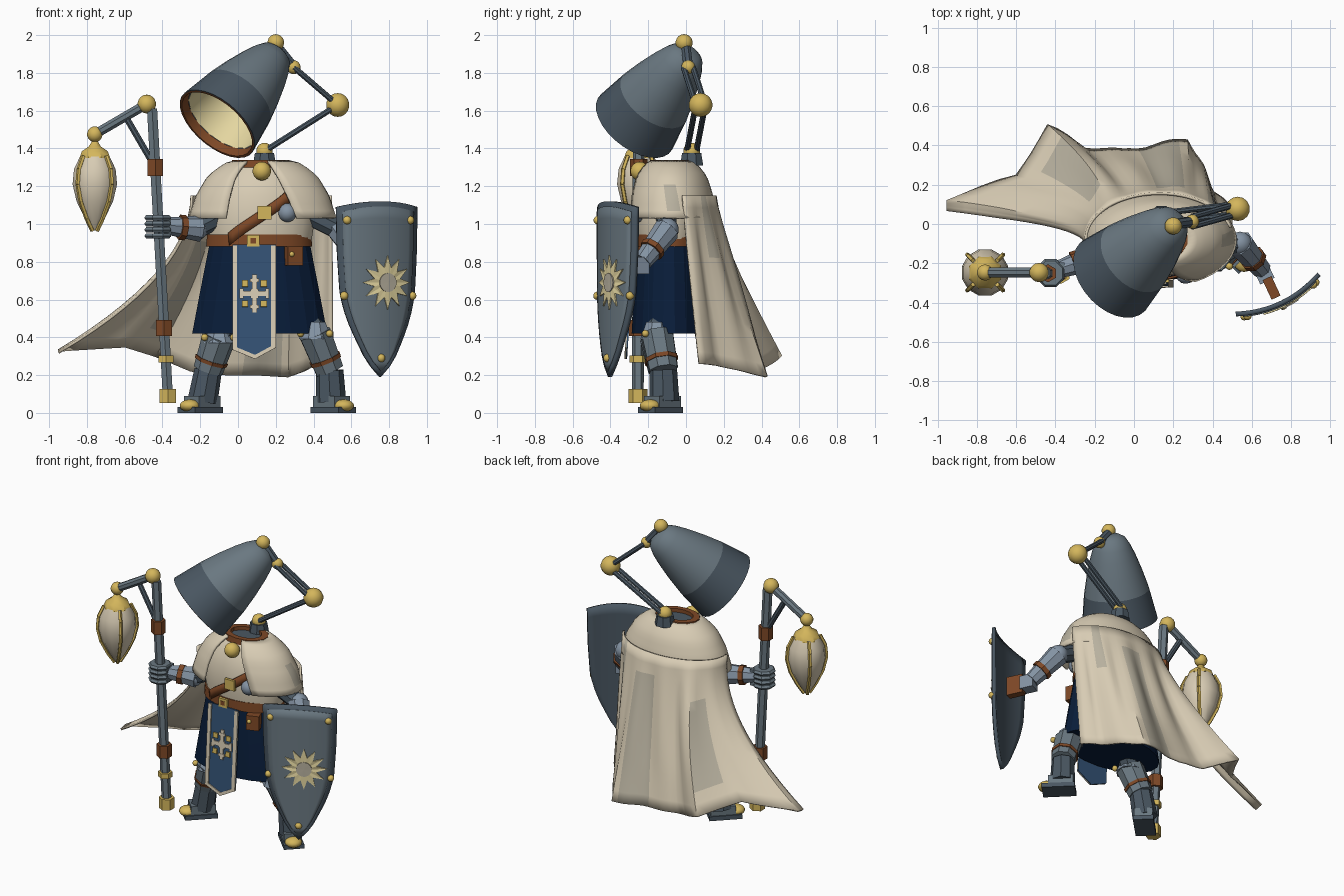
import bpy, bmesh, math
from mathutils import Vector, Matrix

old = bpy.data.objects.get("Cube")
if old:
    bpy.data.objects.remove(old, do_unlink=True)


def material(name, *rgb):
    lin = [(c / 255 / 12.92) if c < 11 else ((c / 255 + 0.055) / 1.055) ** 2.4 for c in rgb] + [1]
    m = bpy.data.materials.new(name)
    m.use_nodes = True
    m.diffuse_color = lin
    m.node_tree.nodes["Principled BSDF"].inputs["Base Color"].default_value = lin
    return m


steel = material("steel", 106, 120, 129)
slate = material("dark slate", 74, 87, 98)
light = material("light steel", 132, 147, 163)
gold = material("gold", 212, 182, 92)
cream = material("cream cloth", 216, 204, 180)
grey = material("grey cream cloth", 184, 177, 159)
navy = material("navy cloth", 9, 29, 58)
blue = material("blue cloth", 52, 83, 117)
brown = material("brown leather", 126, 72, 38)
glow = material("pale yellow", 228, 214, 160)


def finish(name, bm, mats, angle=35, thick=0):
    """Turn a bmesh into a shaded, coloured object."""
    bmesh.ops.remove_doubles(bm, verts=bm.verts, dist=1e-5)
    bmesh.ops.recalc_face_normals(bm, faces=bm.faces)
    me = bpy.data.meshes.new(name)
    bm.to_mesh(me)
    bm.free()
    ob = bpy.data.objects.new(name, me)
    bpy.context.collection.objects.link(ob)
    for m in mats if isinstance(mats, list) else [mats]:
        me.materials.append(m)
    if angle:
        bpy.ops.object.select_all(action="DESELECT")
        ob.select_set(True)
        bpy.context.view_layer.objects.active = ob
        bpy.ops.object.shade_smooth_by_angle(angle=math.radians(angle))
    if thick:
        mod = ob.modifiers.new("thickness", "SOLIDIFY")
        mod.thickness, mod.offset = thick, 0


def lathe(name, pos, axis, prof, mat, n=12, caps=True, angle=35):
    """Rings (distance, radius[, second radius]) stacked along an axis."""
    bm, rings = bmesh.new(), []
    turn = Vector((0, 0, 1)).rotation_difference(Vector(axis))
    for t, r, *s in prof:
        ring = []
        for i in range(n):
            a = math.tau * (i + 0.5) / n
            p = Vector((r * math.cos(a), (s[0] if s else r) * math.sin(a), t))
            ring.append(bm.verts.new(Vector(pos) + turn @ p))
        rings.append(ring)
    for a, b in zip(rings, rings[1:]):
        for i in range(n):
            bm.faces.new((a[i], a[i - 1], b[i - 1], b[i]))
    if caps:
        bm.faces.new(rings[0])
        bm.faces.new(rings[-1])
    finish(name, bm, mat, angle)


def rod(name, a, b, r, mat, r2=None, n=8):
    d = Vector(b) - Vector(a)
    lathe(name, a, d, [(0, r), (d.length, r2 or r)], mat, n, angle=25)


def ball(name, pos, r, mat, squash=1):
    bm = bmesh.new()
    bmesh.ops.create_uvsphere(bm, u_segments=14, v_segments=9, radius=r,
                              matrix=Matrix.Translation(pos) @ Matrix.Diagonal((1, 1, squash, 1)))
    finish(name, bm, mat, 60)


def box(name, pos, size, mat, turn=0):
    bm = bmesh.new()
    bmesh.ops.create_cube(bm, size=1, matrix=Matrix.Translation(pos)
                          @ Matrix.Rotation(math.radians(turn), 4, "Z") @ Matrix.Diagonal((*size, 1)))
    finish(name, bm, mat, 0)


def sheet(name, fn, nu, nv, mats, thick, rule=None):
    """Grid surface from a function of two 0..1 values."""
    bm = bmesh.new()
    g = [[bm.verts.new(fn(i / nu, j / nv)) for i in range(nu + 1)] for j in range(nv + 1)]
    for j in range(nv):
        for i in range(nu):
            f = bm.faces.new((g[j][i], g[j][i + 1], g[j + 1][i + 1], g[j + 1][i]))
            f.material_index = rule(i, j) if rule else 0
    finish(name, bm, mats, 40, thick)


def plate(name, outline, place, mat):
    """Thin fan-shaped plate laid on a surface."""
    bm = bmesh.new()
    n = len(outline)
    mid = bm.verts.new(place(sum(p[0] for p in outline) / n, sum(p[1] for p in outline) / n))
    vs = [bm.verts.new(place(*p)) for p in outline]
    for i in range(n):
        bm.faces.new((mid, vs[i - 1], vs[i]))
    finish(name, bm, mat, 0, 0.008)


def rect(x, z, w, h):
    return [(x - w, z - h), (x + w, z - h), (x + w, z + h), (x - w, z + h)]


def track(points, x):
    """Linear lookup in (key, value...) rows with rising keys."""
    for a, b in zip(points, points[1:]):
        if x <= b[0]:
            k = max(0, (x - a[0]) / (b[0] - a[0]))
            return [p + (q - p) * k for p, q in zip(a[1:], b[1:])]
    return points[-1][1:]


# Lampshade head with a leather-edged mouth and a lit hollow
mouth, up = Vector((-0.11, -0.27, 1.53)), Vector((0.56, 0.505, 0.66)).normalized()
lathe("shade_band", mouth, up, [(0.04, 0.222), (0, 0.228), (0, 0.24), (0.2, 0.207)], slate, 28, False)
lathe("shade_body", mouth, up, [(0.2, 0.207), (0.32, 0.178), (0.43, 0.145), (0.5, 0.119),
                                (0.55, 0.092), (0.575, 0.055), (0.58, 0)], steel, 28, False)
lathe("shade_lining", mouth, up, [(-0.002, 0.236), (-0.002, 0.224), (0.045, 0.214)], brown, 28, False)
lathe("lamp_glow", mouth, up, [(0.045, 0.214), (0.2, 0.19), (0.42, 0.13), (0.53, 0.08), (0.53, 0)], glow, 16, False)
ball("crown_knob", (0.2, -0.01, 1.96), 0.045, gold)

# Jointed lamp neck
neck, elbow, tip = Vector((0.14, 0.03, 1.385)), Vector((0.528, 0.077, 1.63)), Vector((0.295, 0.012, 1.83))
ball("neck_joint", neck, 0.045, gold)
ball("elbow_joint", elbow, 0.063, gold)
ball("tip_joint", tip, 0.037, gold)
rod("neck_base", (0.14, 0.03, 1.31), (0.14, 0.03, 1.375), 0.066, slate, 0.055)
rod("tip_link", tip, (0.215, 0, 1.93), 0.027, slate)
for s in (-1, 1):
    off = Vector((0, 0.025 * s, 0))
    rod("lower_neck_rod", neck + off, elbow + off, 0.016, slate)
    rod("upper_neck_rod", elbow + off, tip + off, 0.016, slate)

# Torso, collar, belt and skirt
torso_rows = [(0.9, 0.27, 0.165), (1.0, 0.285, 0.18), (1.15, 0.27, 0.175), (1.28, 0.19, 0.12), (1.31, 0.13, 0.09)]
lathe("torso", (0.12, -0.09, 0), (0, 0, 1), torso_rows, cream, 24)
lathe("collar", (0.12, -0.08, 0), (0, 0, 1), [(1.3, 0.16, 0.115), (1.34, 0.155, 0.11), (1.34, 0.11, 0.075),
                                             (1.29, 0.11, 0.075)], brown, 14, False, 20)
lathe("neck_hole", (0.12, -0.08, 0), (0, 0, 1), [(1.305, 0.115, 0.08), (1.315, 0.115, 0.08)], slate, 14)
lathe("belt", (0.112, -0.09, 0), (0, 0, 1), [(0.88, 0.283, 0.18), (0.945, 0.278, 0.178)], brown, 24)
lathe("skirt", (0.115, -0.09, 0), (0, 0, 1), [(0.42, 0.362, 0.2), (0.65, 0.318, 0.187), (0.9, 0.268, 0.168)], navy, 20, angle=12)
box("buckle", (0.08, -0.272, 0.912), (0.065, 0.02, 0.06), gold)
box("buckle_core", (0.08, -0.281, 0.912), (0.03, 0.008, 0.028), brown)
box("pouch", (0.295, -0.25, 0.83), (0.085, 0.06, 0.1), brown, 20)
ball("pouch_stud", (0.285, -0.285, 0.84), 0.014, gold)


def strap(u, v):
    phi, z = math.radians(42 - 78 * u), 1.18 - 0.26 * u + 0.068 * (v - 0.5)
    rx, ry = track(torso_rows, z)
    return (0.12 + (rx + 0.012) * math.sin(phi), -0.09 - (ry + 0.012) * math.cos(phi), z)


sheet("chest_strap", strap, 14, 1, brown, 0.012)
box("strap_buckle", (0.14, -0.287, 1.06), (0.075, 0.02, 0.07), gold)


# Tabard with stripes, cross and studs
def on_tabard(lift):
    return lambda x, z: (x, -0.268 - (0.9 - z) * 0.065 - lift, z)


corners = [(-0.03, 0.335), (0.09, 0.285), (0.2, 0.345)]
plate("tabard", [(-0.03, 0.89), *corners, (0.2, 0.89)], on_tabard(0.008), blue)
for x in (-0.017, 0.187):
    plate("tabard_stripe", rect(x, 0.615, 0.013, 0.27), on_tabard(0.015), cream)
for a, b in zip(corners, corners[1:]):
    plate("tabard_hem", [a, b, (b[0], b[1] + 0.022), (a[0], a[1] + 0.022)], on_tabard(0.015), cream)
for w, h in ((0.013, 0.1), (0.075, 0.014), (0.022, 0.024)):
    plate("tabard_cross", rect(0.087, 0.632, w, h), on_tabard(0.016), cream)
for sx in (-1, 1):
    plate("cross_side_end", rect(0.087 + 0.068 * sx, 0.632, 0.01, 0.026), on_tabard(0.018), cream)
    plate("cross_tip_end", rect(0.087, 0.632 + 0.07 * sx, 0.024, 0.009), on_tabard(0.018), cream)
    for sz in (-1, 1):
        plate("tabard_stud", rect(0.087 + 0.05 * sx, 0.632 + 0.053 * sz, 0.017, 0.017), on_tabard(0.019), gold)

# Shoulder mantle, parted at the front
mantle_rows = [(0, 1.33, 0.14, 0.1), (0.12, 1.315, 0.2, 0.132), (0.35, 1.25, 0.285, 0.184),
               (0.68, 1.15, 0.345, 0.217), (1, 1.03, 0.385, 0.235)]


def mantle(u, v):
    z, rx, ry = track(mantle_rows, v)
    start, end = 10 + 18 * v, 330
    phi = math.radians(start + (end - start) * u)
    return (0.13 + rx * math.sin(phi), -0.08 - ry * math.cos(phi), z)


sheet("mantle", mantle, 36, 10, [cream, grey], 0.016, lambda i, j: int(i in (7, 8) and 4 < j < 9))
ball("mantle_clasp", (0.126, -0.245, 1.28), 0.05, gold)

# Windswept cape hanging from the mantle
hem = [(0.5, 0.07, 0.26), (0.4, 0.17, 0.25), (0.35, 0.29, 0.22), (0.27, 0.43, 0.19), (0.1, 0.4, 0.2),
       (-0.06, 0.37, 0.2), (-0.25, 0.39, 0.22), (-0.44, 0.5, 0.3), (-0.6, 0.24, 0.35),
       (-0.95, 0.13, 0.33), (-0.95, 0.06, 0.32)]
hem_rows = [(i / (len(hem) - 1), *p) for i, p in enumerate(hem)]


def cape(u, v):
    phi = math.radians(105 + 170 * u)
    end = track(hem_rows, u)
    x, y, z = 0.13 + 0.375 * math.sin(phi), -0.08 - 0.235 * math.cos(phi), 1.15
    fold = 0.016 * math.sin(u * 40) * math.sin(math.pi * min(v, 0.8))
    return (x + (end[0] - x) * v ** (1 + u), y + (end[1] - y) * v ** 1.1 + fold, z + (end[2] - z) * v)


sheet("cape", cape, 40, 14, [cream, grey], 0.014,
      lambda i, j: int((i in (6, 7) and j < 5) or (13 <= i <= 17 and j > 1) or (28 <= i <= 30 and 3 < j < 12)))

# Armoured legs and splayed boots
legs = {"right": ((-0.1, -0.155, 0.4), (-0.158, -0.12, 0.225), (-0.188, -0.115, 0.06), -1, 0.04),
        "left": ((0.408, -0.155, 0.42), (0.485, -0.12, 0.225), (0.493, -0.115, 0.06), 1, 0.06)}
for side, (knee, mid, ankle, s, rise) in legs.items():
    knee, mid, ankle = Vector(knee), Vector(mid), Vector(ankle)
    rod(side + "_thigh", knee + Vector((-0.1 * s, 0.06, 0.16)), knee, 0.07, slate)
    rod(side + "_greave", knee, mid, 0.09, steel, 0.08)
    rod(side + "_knee_plate", knee + Vector((0, 0, rise)), knee - Vector((0, 0, 0.03)), 0.06, light, 0.094)
    strap_at = knee.lerp(mid, 0.66)
    rod(side + "_leg_strap", strap_at, strap_at.lerp(mid, 0.3), 0.091, brown, 0.088)
    rod(side + "_shin", mid, ankle, 0.073, slate, 0.08)
    for k in (-1, 1):
        ball(side + "_knee_stud", knee + Vector((0.077 * k, -0.06, 0)), 0.019, gold)
    toe = Vector((s, -1, 0)).normalized()
    mid_foot = Vector((ankle.x + 0.012 * s, -0.135, 0))
    box(side + "_sole", mid_foot + Vector((0, 0, 0.015)), (0.13, 0.21, 0.03), slate, 45 * s)
    box(side + "_boot", mid_foot - toe * 0.015 + Vector((0, 0, 0.055)), (0.115, 0.16, 0.07), steel, 45 * s)
    ball(side + "_toe_cap", mid_foot + toe * 0.078 + Vector((0, 0, 0.038)), 0.055, gold, 0.6)

# Right arm gripping the staff
rod("right_upper_arm", (-0.02, -0.12, 1.08), (-0.21, -0.17, 0.98), 0.055, slate)
ball("right_elbow", (-0.22, -0.175, 0.975), 0.062, light)
rod("right_forearm", (-0.2, -0.17, 0.975), (-0.38, -0.23, 0.99), 0.07, light, 0.045)
rod("right_arm_strap", (-0.28, -0.197, 0.98), (-0.31, -0.207, 0.983), 0.067, brown)
box("right_palm", (-0.39, -0.235, 0.985), (0.07, 0.08, 0.11), steel)
for i in range(4):
    z = 0.937 + 0.032 * i
    lathe("right_finger", (-0.425, -0.25, z), (0, 0, 1), [(-0.014, 0.066), (0, 0.077), (0.014, 0.066)], steel, 8, angle=20)

# Left arm holding the shield
rod("left_upper_arm", (0.29, -0.11, 1.09), (0.53, -0.1, 0.97), 0.055, slate)
ball("left_shoulder", (0.262, -0.255, 1.06), 0.05, light)
ball("left_elbow", (0.54, -0.1, 0.97), 0.062, light)
rod("left_forearm", (0.54, -0.1, 0.97), (0.65, -0.23, 0.8), 0.072, light, 0.05)
rod("left_arm_strap", (0.6, -0.17, 0.878), (0.614, -0.186, 0.857), 0.068, brown)
box("left_hand", (0.66, -0.25, 0.78), (0.08, 0.09, 0.09), light, 25)
box("shield_grip", (0.7, -0.325, 0.78), (0.05, 0.11, 0.13), brown, 25)

# Curved heater shield with rim, studs and sun
shield_rows = [(0.19, 0), (0.27, 0.075), (0.4, 0.14), (0.5, 0.183), (0.62, 0.215), (0.85, 0.23), (1.1, 0.235)]
across, out = Vector((0.9, 0.43, 0)).normalized(), Vector((0.43, -0.9, 0)).normalized()


def on_shield(lift):
    return lambda u, z: (Vector((0.73, -0.357, z)) + across * u
                         + out * (0.05 * (1 - (u / 0.235) ** 2) + lift))


def shield(scale, lift):
    def fn(u, v):
        z, k = 0.19 + 0.9 * v, 2 * u - 1
        x = track(shield_rows, z)[0] * k * scale
        z += 0.03 * (1 - k * k) * max(0, v - 0.8) * 5
        return on_shield(lift)(x, 0.68 + (z - 0.68) * (scale + 1) / 2)
    return fn


sheet("shield_rim", shield(1, 0), 12, 16, slate, 0.024)
sheet("shield_face", shield(0.88, 0.012), 12, 16, steel, 0.012)
for u, z in ((-0.185, 1.02), (0.185, 1.02), (-0.2, 0.62), (0.2, 0.62), (0, 0.29)):
    ball("shield_stud", on_shield(0.015)(u, z), 0.022, gold)
circle = [(math.cos(math.tau * i / 24), math.sin(math.tau * i / 24)) for i in range(24)]
plate("shield_sun", [(0.035 + c * (0.142, 0.08)[i % 2], 0.69 + s * (0.142, 0.08)[i % 2])
                     for i, (c, s) in enumerate(circle)], on_shield(0.022), glow)
plate("sun_disc", [(0.035 + c * 0.05, 0.69 + s * 0.05) for c, s in circle], on_shield(0.027), grey)

# Staff with bands, bracket and hanging lantern
foot, head = Vector((-0.37, -0.255, 0.06)), Vector((-0.455, -0.25, 1.61))
rod("staff", foot, head, 0.031, steel, n=6)
for name, z, h, r, mat in (("staff_band", 1.3, 0.09, 0.046, brown), ("staff_band", 0.45, 0.085, 0.048, brown),
                           ("staff_ring", 0.285, 0.035, 0.046, gold), ("staff_foot", 0.09, 0.075, 0.05, gold)):
    p = foot.lerp(head, (z - foot.z) / (head.z - foot.z))
    rod(name, p - Vector((0, 0, h / 2)), p + Vector((0, 0, h / 2)), r, mat, n=6)
top, hook = Vector((-0.483, -0.247, 1.635)), Vector((-0.758, -0.247, 1.475))
ball("staff_knob", top, 0.05, gold)
ball("lantern_hook", hook, 0.042, gold)
rod("lantern_arm", top, hook, 0.027, steel)
rod("lantern_brace", (-0.59, -0.247, 1.56), (-0.45, -0.25, 1.32), 0.018, slate)
base = (hook.x, hook.y, 0)
bulb = [(0.965, 0.012), (1.03, 0.055), (1.12, 0.1), (1.21, 0.122), (1.29, 0.114), (1.36, 0.08)]
lathe("lantern_bulb", base, (0, 0, 1), bulb, cream, 12, angle=30)
lathe("lantern_cap", base, (0, 0, 1), [(1.35, 0.088), (1.385, 0.074), (1.41, 0.035), (1.44, 0.015)], gold, 8)
for i in range(4):
    a = math.tau * (i + 0.5) / 4
    pts = [Vector((hook.x + (r + 0.006) * math.cos(a), hook.y + (r + 0.006) * math.sin(a), z)) for z, r in bulb]
    for p, q in zip(pts, pts[1:]):
        rod("lantern_rib", p, q, 0.012, gold, n=5)
